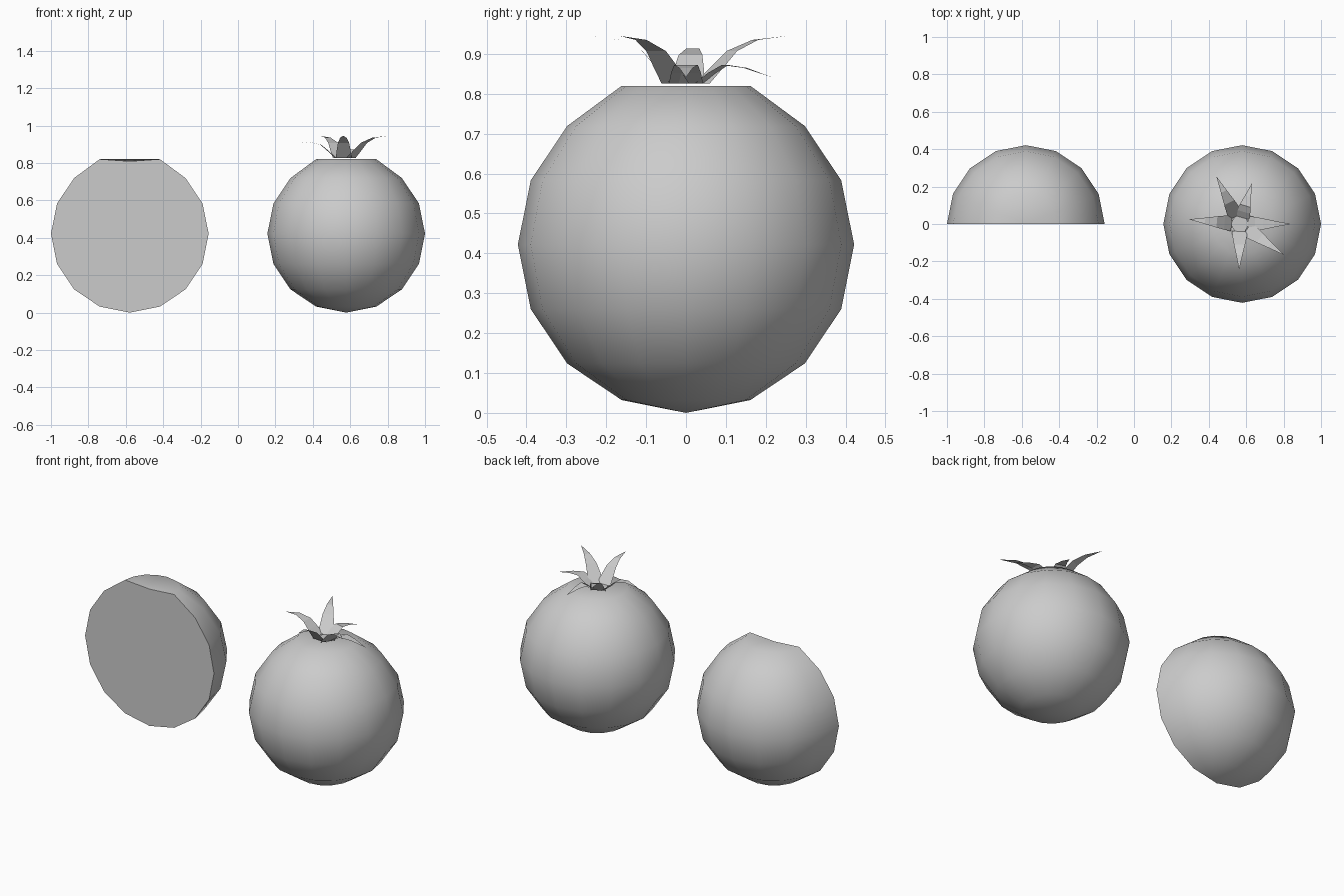
import bpy, bmesh
from math import sin, cos, pi, radians, atan2, hypot
from mathutils import Vector

if "Cube" in bpy.data.objects:
    bpy.data.objects.remove(bpy.data.objects["Cube"])

# Tomato outline from the dimpled top to the bottom: radius, height
PROFILE = [(0, .809), (.161, .82), (.298, .719), (.389, .583), (.4215, .422),
           (.389, .26), (.298, .124), (.161, .032), (0, 0)]


def add_object(name, bm, smooth):
    bmesh.ops.recalc_face_normals(bm, faces=bm.faces)
    mesh = bpy.data.meshes.new(name)
    bm.to_mesh(mesh)
    bm.free()
    ob = bpy.data.objects.new(name, mesh)
    bpy.context.collection.objects.link(ob)
    if smooth:
        bpy.ops.object.select_all(action='DESELECT')
        ob.select_set(True)
        bpy.context.view_layer.objects.active = ob
        bpy.ops.object.shade_smooth_by_angle(angle=radians(60))
    return ob


def tomato(name, x, half=False):
    bm = bmesh.new()
    verts = [bm.verts.new((r, 0, z)) for r, z in PROFILE]
    edges = [bm.edges.new(pair) for pair in zip(verts, verts[1:])]
    bmesh.ops.spin(bm, geom=verts + edges, axis=(0, 0, 1), cent=(0, 0, 0),
                   angle=pi if half else 2 * pi, steps=8 if half else 16)
    bmesh.ops.remove_doubles(bm, verts=bm.verts, dist=1e-4)
    bmesh.ops.dissolve_degenerate(bm, edges=bm.edges, dist=1e-5)
    if half:  # flat cut face
        rim = [e for e in bm.edges if len(e.link_faces) == 1]
        bmesh.ops.contextual_create(bm, geom=rim)
    add_object(name, bm, True).location.x = x


tomato("whole_tomato", .5785)
tomato("half_tomato", -.5785, half=True)

# Calyx leaves: tip position, then height along the leaf
HIGH = [.826, .865, .907, .935, .945]
LOW = [.826, .852, .872, .865, .841]
MID = [.826, .862, .897, .913, .90]
LEAVES = [((.44, .255), HIGH), ((.63, .217), LOW), ((.838, 0), LOW),
          ((.803, -.166), HIGH), ((.562, -.244), HIGH), ((.293, .025), MID)]
ALONG = [.16, .30, .45, .68, 1]
WIDTH = [.085, .075, .06, .034, 0]
centre = Vector((.566, 0, 0))

bm = bmesh.new()
for (tx, ty), heights in LEAVES:
    dx, dy = tx - centre.x, ty
    length, a = hypot(dx, dy), atan2(dy, dx)
    out, side = Vector((cos(a), sin(a), 0)), Vector((-sin(a), cos(a), 0))
    prev = None
    for t, w, z in zip(ALONG, WIDTH, heights):
        p = centre + out * length * t + Vector((0, 0, z))
        row = [bm.verts.new(p + side * s * w / 2) for s in ((-1, 1) if w else (0,))]
        if prev:
            bm.faces.new([prev[0]] + row + [prev[1]])
        prev = row
# Small hub joining the leaves
bm.faces.new([bm.verts.new((centre.x + .05 * cos(i * pi / 3),
                            .05 * sin(i * pi / 3), .826)) for i in range(6)])
add_object("calyx", bm, False)
